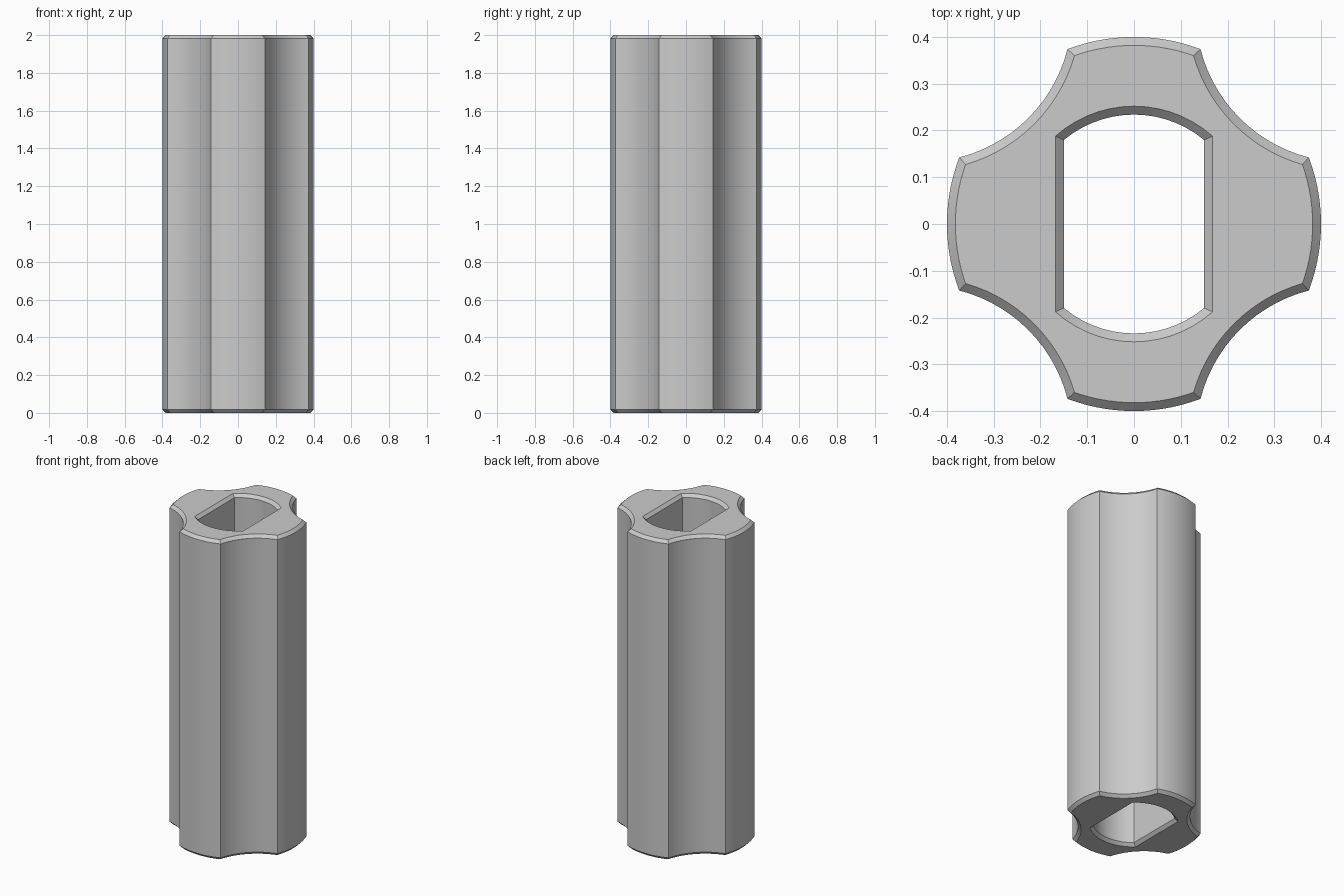
import bpy, bmesh
from math import cos, sin, acos, asin, pi, radians
from mathutils import Vector

if "Cube" in bpy.data.objects:
    bpy.data.objects.remove(bpy.data.objects["Cube"], do_unlink=True)

HEIGHT, CHAMFER = 2.0, 0.018
BODY_R, GROOVE_R, GROOVE_DIST = 0.4, 0.321, 0.641
BORE_R, BORE_HALF_WIDTH = 0.234, 0.15
STEPS = 14


def arc(centre, radius, start, end):
    """Points along an arc, leaving out the last one."""
    return [(centre[0] + radius * cos(start + (end - start) * i / STEPS),
             centre[1] + radius * sin(start + (end - start) * i / STEPS))
            for i in range(STEPS)]


def body_profile(inset):
    """Round bar with four concave grooves on the diagonals."""
    r, g, d = BODY_R - inset, GROOVE_R + inset, GROOVE_DIST
    half = acos((d * d + r * r - g * g) / (2 * d * r))
    spread = asin(r * sin(half) / g)
    points = []
    for k in range(4):
        lobe, diagonal = k * pi / 2, k * pi / 2 + pi / 4
        points += arc((0, 0), r, lobe - pi / 4 + half, diagonal - half)
        centre = (d * cos(diagonal), d * sin(diagonal))
        points += arc(centre, g, diagonal + pi + spread, diagonal + pi - spread)
    return points


def bore_profile(grow):
    """Round hole with two flat sides."""
    r, w = BORE_R + grow, BORE_HALF_WIDTH + grow
    corner = acos(w / r)
    points = []
    for side in (0, pi):
        points += arc((0, 0), r, side + corner, side + pi - corner)
        points.append((r * cos(side + pi - corner), r * sin(side + pi - corner)))
    return points


def add_wall(bm, profile):
    """Wall with a chamfer at both ends; returns the bottom and top rims."""
    levels = [(CHAMFER, 0), (0, CHAMFER), (0, HEIGHT - CHAMFER), (CHAMFER, HEIGHT)]
    rings = [[bm.verts.new((x, y, z)) for x, y in profile(offset)]
             for offset, z in levels]
    n = len(rings[0])
    for low, high in zip(rings, rings[1:]):
        for i in range(n):
            j = (i + 1) % n
            bm.faces.new((low[i], low[j], high[j], high[i]))
    return [[bm.edges.get((ring[i], ring[(i + 1) % n])) for i in range(n)]
            for ring in (rings[0], rings[-1])]


# Grooved sleeve with the bore running through it
bm = bmesh.new()
outer_rims = add_wall(bm, body_profile)
bore_rims = add_wall(bm, bore_profile)
for outer, bore, direction in zip(outer_rims, bore_rims, (-1, 1)):
    bmesh.ops.triangle_fill(bm, edges=outer + bore, use_beauty=True,
                            normal=Vector((0, 0, direction)))
bmesh.ops.recalc_face_normals(bm, faces=bm.faces)
mesh = bpy.data.meshes.new("grooved_sleeve")
bm.to_mesh(mesh)
bm.free()
sleeve = bpy.data.objects.new("grooved_sleeve", mesh)
bpy.context.collection.objects.link(sleeve)

# Plain grey finish
grey = bpy.data.materials.new("light_grey")
grey.use_nodes = True
colour = (0.6, 0.6, 0.6, 1)
grey.diffuse_color = colour
grey.node_tree.nodes["Principled BSDF"].inputs["Base Color"].default_value = colour
mesh.materials.append(grey)

# Smooth arcs, crisp corners and chamfers
bpy.ops.object.select_all(action="DESELECT")
sleeve.select_set(True)
bpy.context.view_layer.objects.active = sleeve
bpy.ops.object.shade_smooth_by_angle(angle=radians(30))
